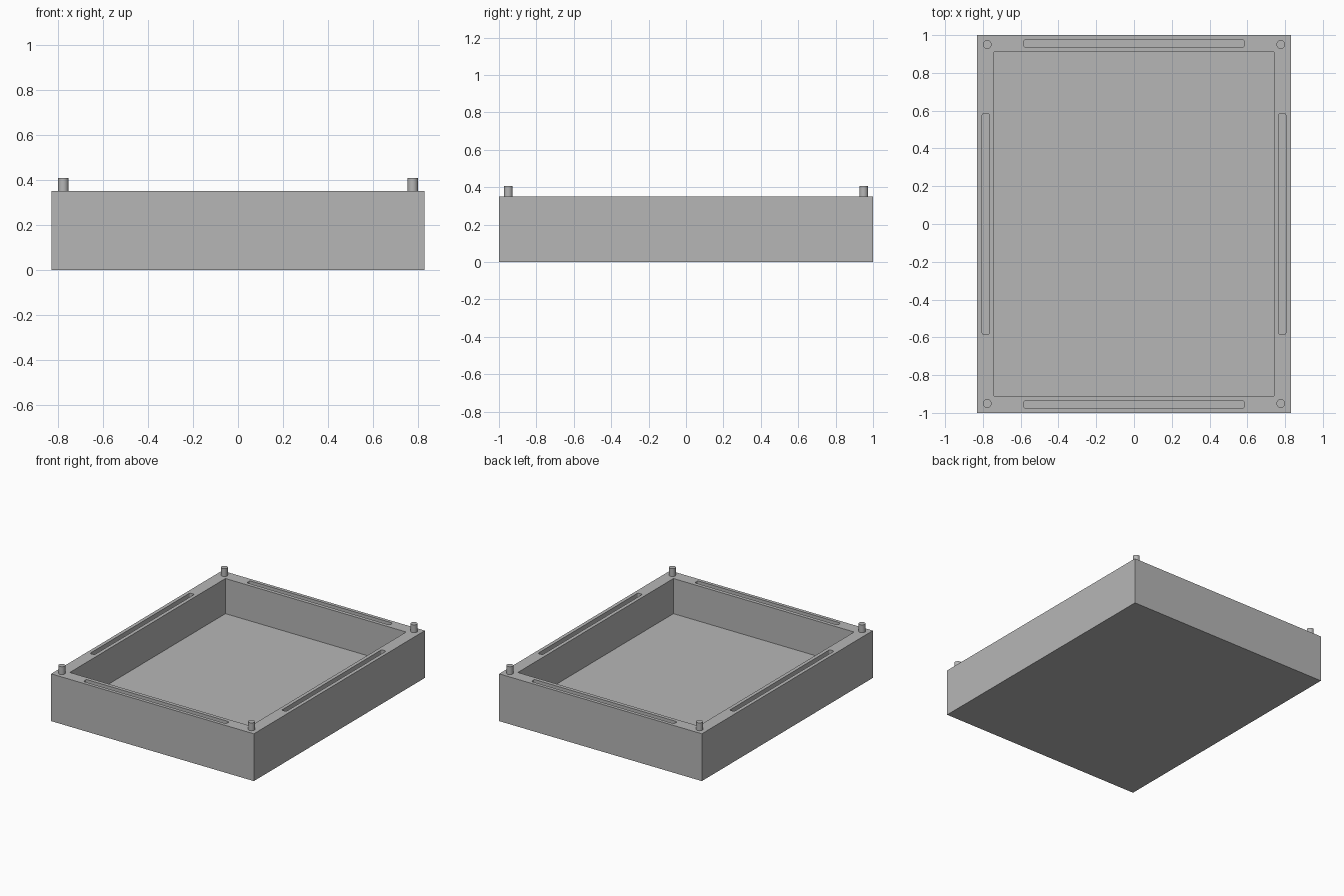
import bpy
import bmesh
from mathutils import Matrix

if "Cube" in bpy.data.objects:
    bpy.data.objects.remove(bpy.data.objects["Cube"])

WIDTH, LENGTH, HEIGHT = 1.66, 2.0, 0.35
WALL = 0.09
SLOT_LENGTH, SLOT_WIDTH, SLOT_DEPTH = 1.17, 0.037, 0.06
SLOT_X, SLOT_Y = 0.785, 0.956
PIN_X, PIN_Y, PIN_RADIUS, PIN_TOP = 0.777, 0.95, 0.023, 0.408

grey = bpy.data.materials.new("mid grey")
grey.use_nodes = True
colour = (0.47, 0.47, 0.47, 1)
grey.diffuse_color = colour
grey.node_tree.nodes["Principled BSDF"].inputs["Base Color"].default_value = colour


def add_object(name, bm):
    mesh = bpy.data.meshes.new(name)
    bm.to_mesh(mesh)
    bm.free()
    mesh.materials.append(grey)
    obj = bpy.data.objects.new(name, mesh)
    bpy.context.collection.objects.link(obj)
    return obj


def box(name, size, bottom, top, centre=(0, 0), corner=0):
    """Upright box, with optionally rounded vertical edges."""
    bm = bmesh.new()
    place = Matrix.Translation((*centre, (bottom + top) / 2))
    scale = Matrix.Diagonal((*size, top - bottom, 1))
    bmesh.ops.create_cube(bm, size=1, matrix=place @ scale)
    if corner:
        upright = [e for e in bm.edges
                   if abs(e.verts[0].co.z - e.verts[1].co.z) > 0.01]
        bmesh.ops.bevel(bm, geom=upright, offset=corner, segments=4,
                        profile=0.5, affect='EDGES')
    return add_object(name, bm)


# Tray body and the cutters for its cavity and rim slots
body = box("tray_body", (WIDTH, LENGTH), 0, HEIGHT)
above = HEIGHT + 0.1
cutters = [box("cavity_cutter", (WIDTH - 2 * WALL, LENGTH - 2 * WALL), WALL, above)]
for side in (-1, 1):
    for size, centre in (((SLOT_LENGTH, SLOT_WIDTH), (0, side * SLOT_Y)),
                         ((SLOT_WIDTH, SLOT_LENGTH), (side * SLOT_X, 0))):
        cutters.append(box("slot_cutter", size, HEIGHT - SLOT_DEPTH, above,
                           centre, corner=0.009))

for cutter in cutters:
    cutter.hide_render = True
    cut = body.modifiers.new(cutter.name, 'BOOLEAN')
    cut.operation = 'DIFFERENCE'
    cut.solver = 'EXACT'
    cut.object = cutter

# Apply the cuts and drop the cutters
depsgraph = bpy.context.evaluated_depsgraph_get()
carved = bpy.data.meshes.new_from_object(body.evaluated_get(depsgraph))
body.modifiers.clear()
body.data = carved
for cutter in cutters:
    bpy.data.objects.remove(cutter)

# Locating pins at the four corners
for x, x_name in ((-1, "right"), (1, "left")):
    for y, y_name in ((-1, "front"), (1, "back")):
        bm = bmesh.new()
        base = HEIGHT - 0.01
        bmesh.ops.create_cone(
            bm, cap_ends=True, segments=32, radius1=PIN_RADIUS,
            radius2=PIN_RADIUS, depth=PIN_TOP - base,
            matrix=Matrix.Translation((x * PIN_X, y * PIN_Y, (base + PIN_TOP) / 2)))
        for face in bm.faces:
            face.smooth = abs(face.normal.z) < 0.5
        for edge in bm.edges:
            edge.smooth = all(f.smooth for f in edge.link_faces)
        add_object(f"{y_name}_{x_name}_pin", bm)
